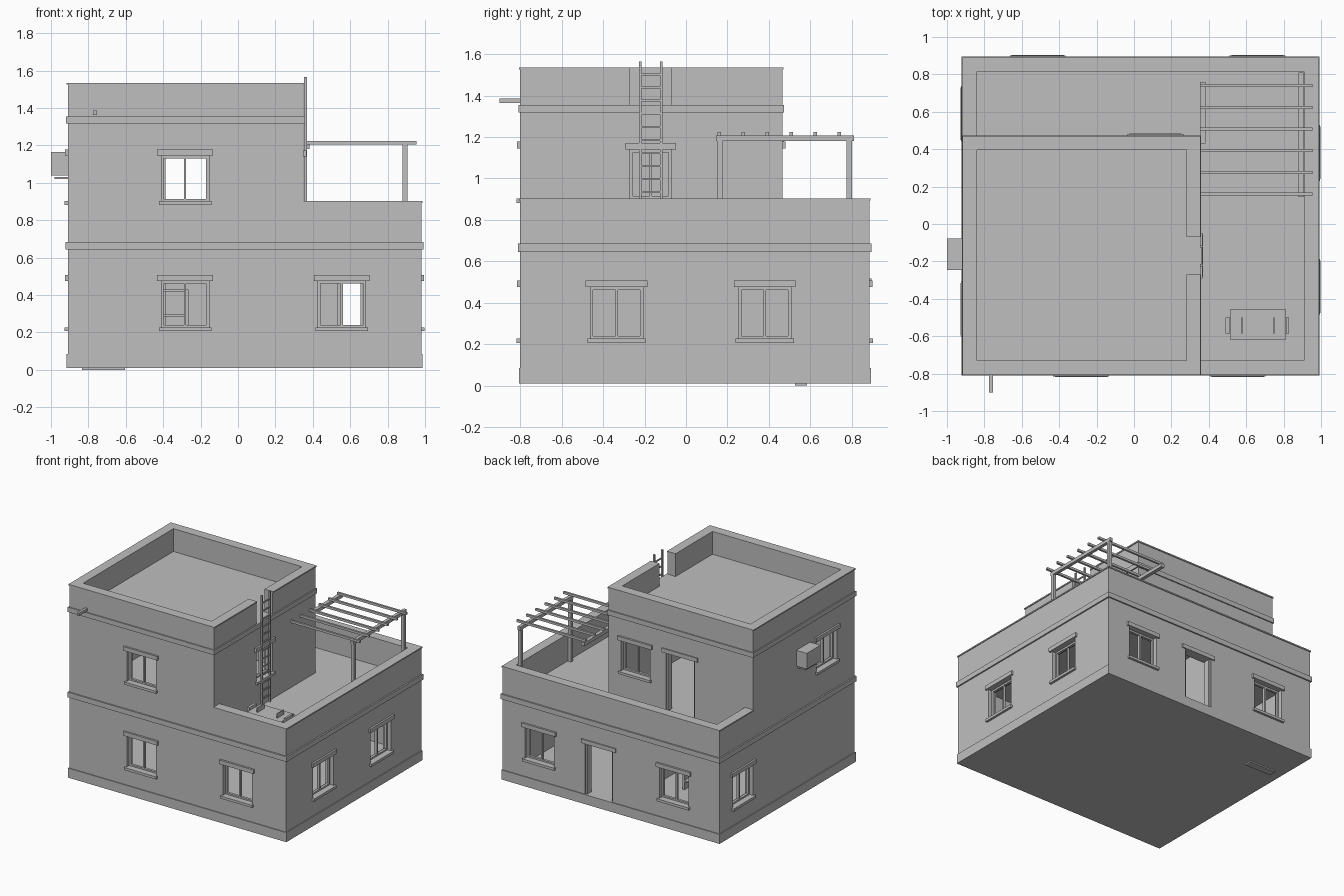
import bpy, bmesh

if "Cube" in bpy.data.objects:
    bpy.data.objects.remove(bpy.data.objects["Cube"])

plaster = bpy.data.materials.new("grey plaster")
plaster.diffuse_color = (0.52, 0.52, 0.52, 1)
plaster.use_nodes = True
plaster.node_tree.nodes["Principled BSDF"].inputs["Base Color"].default_value = plaster.diffuse_color


def boxes(name, items):
    """One object from a list of (x0, x1, y0, y1, z0, z1) boxes."""
    bm = bmesh.new()
    for x0, x1, y0, y1, z0, z1 in items:
        x0, x1 = sorted((x0, x1))
        y0, y1 = sorted((y0, y1))
        r = bmesh.ops.create_cube(bm, size=1)
        for v in r["verts"]:
            v.co = ((x0 + x1) / 2 + v.co.x * (x1 - x0),
                    (y0 + y1) / 2 + v.co.y * (y1 - y0),
                    (z0 + z1) / 2 + v.co.z * (z1 - z0))
    me = bpy.data.meshes.new(name)
    bm.to_mesh(me)
    bm.free()
    me.materials.append(plaster)
    ob = bpy.data.objects.new(name, me)
    bpy.context.collection.objects.link(ob)
    return ob


def combine(target, box, operation="DIFFERENCE"):
    """Boolean one box into the target and discard the helper."""
    cutter = boxes("cutter", [box])
    cutter.hide_render = True
    mod = target.modifiers.new("cut", "BOOLEAN")
    mod.operation, mod.object, mod.solver = operation, cutter, "EXACT"
    bpy.context.view_layer.objects.active = target
    bpy.ops.object.modifier_apply(modifier=mod.name)
    bpy.data.objects.remove(cutter)


def ring(x0, x1, y0, y1, z0, z1, out, inside=0.01):
    """Four strips running round a rectangle."""
    return [(x0 - out, x1 + out, y0 - out, y0 + inside, z0, z1),
            (x0 - out, x1 + out, y1 - inside, y1 + out, z0, z1),
            (x0 - out, x0 + inside, y0 + inside, y1 - inside, z0, z1),
            (x1 - inside, x1 + out, y0 + inside, y1 - inside, z0, z1)]


def on_wall(side, plane, u0, u1, d0, d1, z0, z1):
    """Box on a wall: u runs along the wall, d points outward."""
    s = 1 if side in ("back", "right") else -1
    a, b = plane + s * d0, plane + s * d1
    if side in ("front", "back"):
        return (u0, u1, a, b, z0, z1)
    return (a, b, u0, u1, z0, z1)


X0, X1, Y0, Y1 = -0.91, 0.98, -0.80, 0.885   # ground floor outline
UX, UY = 0.35, 0.465                         # upper floor right and back walls
T = 0.07                                     # wall thickness

# Masonry shell: two storeys, terrace, roof recess and rooms
walls = boxes("walls", [(X0, X1, Y0, Y1, 0.01, 0.9)])
combine(walls, (UX, X1 - T, Y0 + T, Y1 - T, 0.69, 1.2))
combine(walls, (X0 + T, UX + 0.1, UY, Y1 - T, 0.69, 1.2))
combine(walls, (X0, UX, Y0, UY, 0.8, 1.53), "UNION")
combine(walls, (X0 + T, UX - T, Y0 + T, UY - T, 1.355, 1.7))
combine(walls, (UX - 0.1, UX + 0.1, -0.27, -0.07, 1.355, 1.7))
combine(walls, (X0 + T, X1 - T, Y0 + T, Y1 - T, 0.085, 0.645))
combine(walls, (X0 + T, UX - T, Y0 + T, UY - T, 0.69, 1.315))

# Windows: side, wall plane, centre, half width, sill height, head height
windows = [("front", Y0, -0.283, 0.127, 0.225, 0.475),
           ("front", Y0, 0.555, 0.127, 0.225, 0.475),
           ("front", Y0, -0.283, 0.127, 0.9, 1.145),
           ("right", X1, -0.335, 0.127, 0.225, 0.475),
           ("right", X1, 0.38, 0.127, 0.225, 0.475),
           ("back", Y1, -0.515, 0.127, 0.225, 0.475),
           ("back", Y1, 0.66, 0.127, 0.225, 0.475),
           ("back", UY, 0.115, 0.127, 0.9, 1.145),
           ("left", X0, 0.59, 0.127, 0.225, 0.475),
           ("left", X0, -0.455, 0.127, 0.9, 1.145),
           ("right", UX, -0.17, 0.1, 0.9, 1.14)]
for side, p, c, w, z0, z1 in windows:
    combine(walls, on_wall(side, p, c - w, c + w, -0.1, 0.05, z0, z1))
    boxes("window_lintel", [on_wall(side, p, c - w - 0.022, c + w + 0.022, -0.02, 0.015, z1, z1 + 0.032)])
    boxes("window_sill", [on_wall(side, p, c - w - 0.013, c + w + 0.013, -0.05, 0.018, z0 - 0.018, z0 + 0.002)])
    f, d0, d1 = 0.014, -0.05, -0.03
    boxes("window_frame", [
        on_wall(side, p, c - w, c - w + f, d0, d1, z0, z1),
        on_wall(side, p, c + w - f, c + w, d0, d1, z0, z1),
        on_wall(side, p, c - w + f, c + w - f, d0, d1, z0, z0 + f),
        on_wall(side, p, c - w + f, c + w - f, d0, d1, z1 - f, z1),
        on_wall(side, p, c - 0.006, c + 0.006, d0, d1, z0 + f, z1 - f)])

# Back doorways: wall plane, x range, bottom, top
for p, u0, u1, z0, z1 in [(Y1, 0.02, 0.26, 0.085, 0.485), (UY, -0.40, -0.15, 0.69, 1.15)]:
    combine(walls, on_wall("back", p, u0, u1, -0.1, 0.05, z0, z1))
    boxes("door_lintel", [on_wall("back", p, u0 - 0.03, u1 + 0.03, -0.02, 0.009, z1, z1 + 0.032)])
    boxes("door_frame", [
        on_wall("back", p, u0, u0 + 0.012, -0.06, -0.01, z0, z1),
        on_wall("back", p, u1 - 0.012, u1, -0.06, -0.01, z0, z1)])

# Indoor dividing wall and shelf
boxes("inner_wall", [(-0.06, -0.02, Y0 + T, Y1 - T, 0.085, 0.645)])
boxes("shelf", [(-0.62, -0.605, 0.3, 0.42, 0.085, 0.43), (-0.28, -0.265, 0.3, 0.42, 0.085, 0.43)]
      + [(-0.605, -0.28, 0.3, 0.42, z, z + 0.01) for z in (0.15, 0.285, 0.42)])

# Plinth and storey bands
boxes("plinth", ring(X0, X1, Y0, Y1, 0.01, 0.085, 0.007))
boxes("lower_band", ring(X0, X1, Y0, Y1, 0.645, 0.685, 0.011))
boxes("upper_band", ring(X0, UX, Y0, UY, 1.317, 1.355, 0.009))

# Thin coping on the parapets
e, i = 0.006, T
boxes("lower_coping", [
    (UX, X1 + e, Y0 - e, Y0 + i, 0.893, 0.903),
    (X1 - i, X1 + e, Y0 + i, Y1 - i, 0.893, 0.903),
    (X0 - e, X1 + e, Y1 - i, Y1 + e, 0.893, 0.903),
    (X0 - e, X0 + i, UY, Y1 - i, 0.893, 0.903)])
boxes("upper_coping", [
    (X0 - e, UX + e, Y0 - e, Y0 + i, 1.525, 1.535),
    (X0 - e, UX + e, UY - i, UY + e, 1.525, 1.535),
    (X0 - e, X0 + i, Y0 + i, UY - i, 1.525, 1.535),
    (UX - i, UX + e, Y0 + i, -0.27, 1.525, 1.535),
    (UX - i, UX + e, -0.07, UY - i, 1.525, 1.535)])

# Roof ladder
rails = [(0.354, 0.368, y - 0.006, y + 0.006, 0.69, 1.565) for y in (-0.22, -0.12)]
rungs = [(0.357, 0.365, -0.22, -0.12, z - 0.005, z + 0.005)
         for z in [0.745 + 0.063 * k for k in range(13)]]
boxes("ladder", rails + rungs)

# Pergola
boxes("pergola_post", [(0.88, 0.905, y, y + 0.025, 0.69, 1.18) for y in (0.15, 0.775)])
boxes("pergola_beam", [(0.88, 0.905, 0.145, 0.81, 1.18, 1.207),
                       (0.353, 0.382, 0.43, 0.76, 1.18, 1.207)])
boxes("pergola_slat", [(0.352, 0.955, 0.152 + 0.116 * k, 0.168 + 0.116 * k, 1.205, 1.223)
                       for k in range(6)])

# Terrace table with end seats
boxes("table", [(0.515, 0.81, -0.62, -0.455, 0.825, 0.84)]
      + [(x, x + 0.015, y, y + 0.015, 0.69, 0.825) for x in (0.53, 0.78) for y in (-0.61, -0.48)])
boxes("end_seat", [(0.49, 0.512, -0.585, -0.5, 0.69, 0.86), (0.813, 0.83, -0.585, -0.5, 0.69, 0.86)])
boxes("table_rack", [(x - 0.004, x + 0.004, -0.585, -0.5, 0.84, 0.875) for x in (0.577, 0.748)])

# Cooling unit on its bracket, roof spout and ground plate
boxes("cooling_unit", [(-1.0, X0, -0.247, -0.077, 1.04, 1.165)])
boxes("unit_bracket", [(-0.98, X0, -0.235, -0.09, 1.02, 1.03)])
boxes("roof_spout", [(-0.775, -0.755, -0.9, -0.75, 1.364, 1.386)])
boxes("ground_plate", [(-0.835, -0.605, 0.525, 0.585, 0.0, 0.012)])
